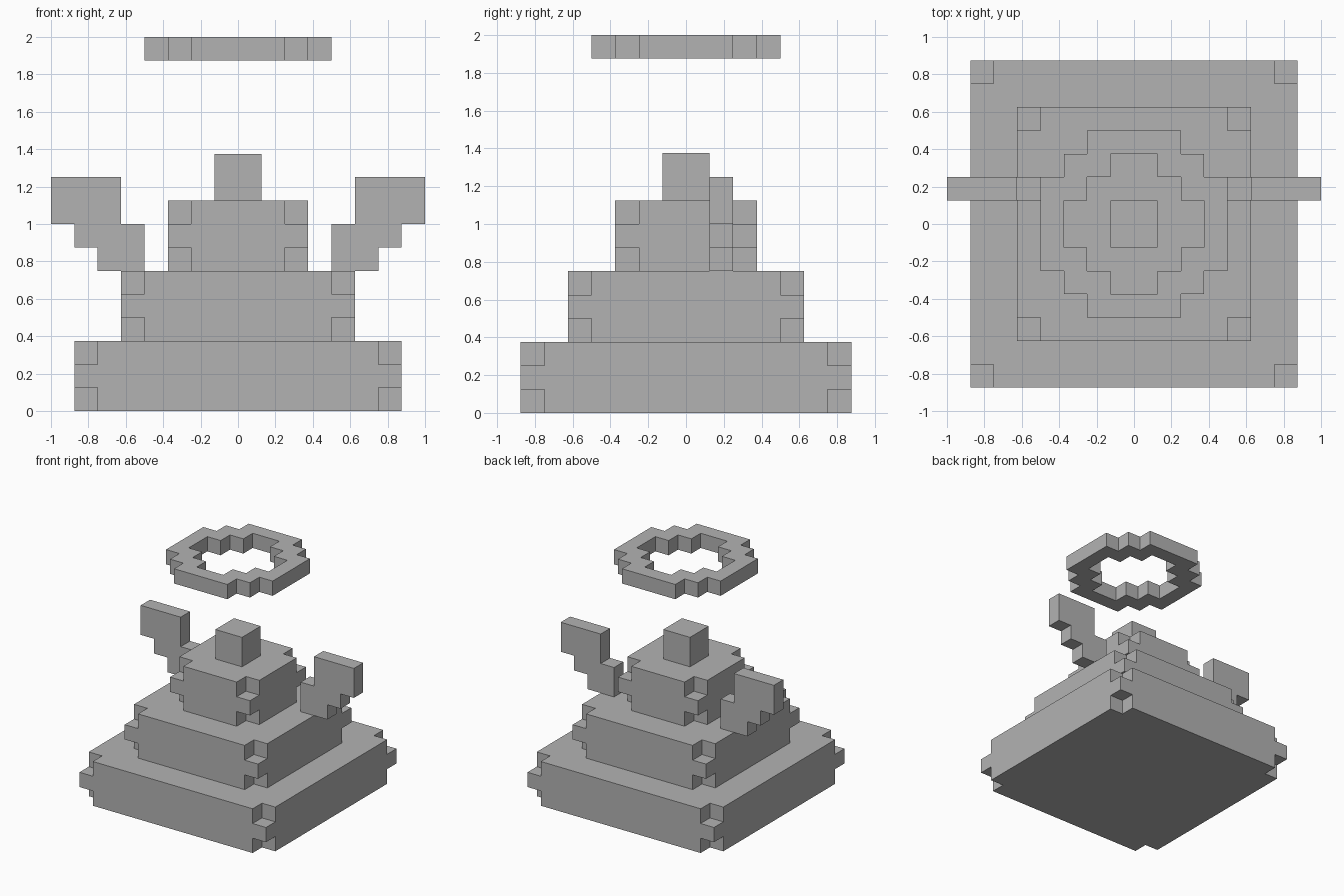
import bpy
import bmesh
import math
from itertools import product
from mathutils import Vector

U = 0.125  # edge length of one block

default = bpy.data.objects.get("Cube")
if default:
    bpy.data.objects.remove(default, do_unlink=True)

stone = bpy.data.materials.new("plain grey")
stone.use_nodes = True
GREY = (0.45, 0.45, 0.45, 1)
stone.diffuse_color = GREY
stone.node_tree.nodes["Principled BSDF"].inputs["Base Color"].default_value = GREY


def build_blocks(name, cells):
    """Make one closed mesh from the outer sides of a set of unit blocks."""
    cells = set(cells)
    bm = bmesh.new()
    for cell in cells:
        for axis, side in product(range(3), (0, 1)):
            beside = list(cell)
            beside[axis] += 1 if side else -1
            if tuple(beside) in cells:
                continue
            u, v = (axis + 1) % 3, (axis + 2) % 3
            corners = []
            for du, dv in ((0, 0), (1, 0), (1, 1), (0, 1)):
                p = Vector(cell)
                p[axis] += side
                p[u] += du
                p[v] += dv
                corners.append(bm.verts.new(p * U))
            bm.faces.new(corners if side else corners[::-1])
    bmesh.ops.remove_doubles(bm, verts=bm.verts, dist=U / 100)
    bmesh.ops.dissolve_limit(bm, angle_limit=math.radians(1),
                             verts=bm.verts, edges=bm.edges)
    mesh = bpy.data.meshes.new(name)
    bm.to_mesh(mesh)
    bm.free()
    mesh.materials.append(stone)
    obj = bpy.data.objects.new(name, mesh)
    bpy.context.collection.objects.link(obj)
    return obj


def tier(name, half, floor):
    """Square three-layer slab; top and bottom layers lack their corners."""
    ends = (-half, half - 1)
    span = range(-half, half)
    build_blocks(name, [(x, y, floor + layer)
                        for x, y, layer in product(span, span, range(3))
                        if layer == 1 or not (x in ends and y in ends)])


# Stepped body
tier("base_tier", 7, 0)
tier("middle_tier", 5, 3)
tier("upper_tier", 3, 6)

# Cube on the summit
build_blocks("top_cube", product((-1, 0), (-1, 0), (9, 10)))

# Stepped arms: the vertical range of blocks in each column, outward
columns = {4: (6, 8), 5: (6, 10), 6: (7, 10), 7: (8, 10)}
for name, left in (("left_arm", True), ("right_arm", False)):
    build_blocks(name, [(x if left else -x - 1, 1, z)
                        for x, (low, high) in columns.items()
                        for z in range(low, high)])

# Floating ring
span = range(-4, 4)
build_blocks("floating_ring", [(x, y, 15) for x, y in product(span, span)
                               if 3.5 < abs(x + 0.5) + abs(y + 0.5) < 5.5])
